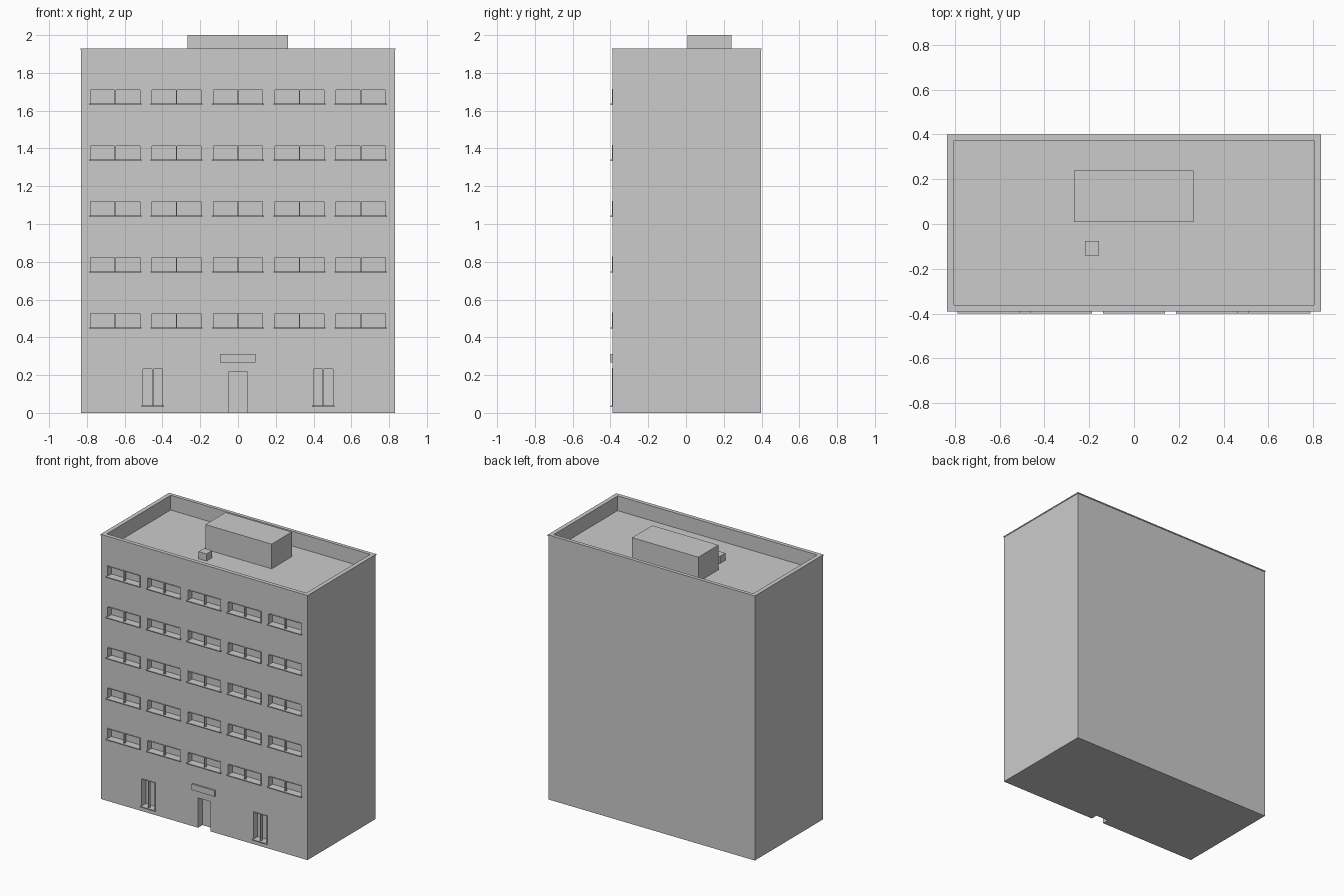
import bpy
import bmesh

cube = bpy.data.objects.get("Cube")
if cube:
    bpy.data.objects.remove(cube, do_unlink=True)

concrete = bpy.data.materials.new("concrete_grey")
concrete.use_nodes = True
GREY = (0.6, 0.6, 0.6, 1)
concrete.diffuse_color = GREY
concrete.node_tree.nodes["Principled BSDF"].inputs["Base Color"].default_value = GREY


def boxes(name, items):
    """One mesh object from boxes given as (x range, y range, z range)."""
    bm = bmesh.new()
    for ranges in items:
        verts = bmesh.ops.create_cube(bm, size=1)["verts"]
        for v in verts:
            for i, (lo, hi) in enumerate(ranges):
                v.co[i] = lo if v.co[i] < 0 else hi
    mesh = bpy.data.meshes.new(name)
    bm.to_mesh(mesh)
    bm.free()
    mesh.materials.append(concrete)
    ob = bpy.data.objects.new(name, mesh)
    bpy.context.collection.objects.link(ob)
    return ob


def cut(target, cutter):
    mod = target.modifiers.new("cut", "BOOLEAN")
    mod.operation = "DIFFERENCE"
    mod.solver = "EXACT"
    mod.object = cutter
    cutter.hide_render = True
    bpy.context.view_layer.objects.active = target
    bpy.ops.object.modifier_apply(modifier=mod.name)
    bpy.data.objects.remove(cutter, do_unlink=True)


FRONT, BACK, HALF = -0.388, 0.396, 0.832
ROOF, TOP = 1.82, 1.93
RECESS = FRONT + 0.05

# Window openings: centre x, half width, bottom, top
windows = [(0.325 * col, 0.134, 0.45 + 0.296 * row, 0.53 + 0.296 * row)
           for row in range(5) for col in range(-2, 3)]
windows += [(side * 0.451, 0.056, 0.035, 0.237) for side in (-1, 1)]

# Main block with recessed openings and a sunken roof
body = boxes("building_body", [((-HALF, HALF), (FRONT, BACK), (0, TOP - 0.008))])
holes = [((x - w, x + w), (-0.5, RECESS), (lo, hi)) for x, w, lo, hi in windows]
holes.append(((-0.05, 0.05), (-0.5, RECESS), (-0.1, 0.217)))
holes.append(((-0.808, 0.808), (FRONT + 0.022, BACK - 0.018), (ROOF, 2.1)))
cut(body, boxes("opening_cutter", holes))

# Coping around the parapet
coping = boxes("parapet_coping", [((-0.835, 0.835), (FRONT - 0.003, 0.4), (TOP - 0.008, TOP))])
cut(coping, boxes("coping_cutter", [((-0.804, 0.804), (FRONT + 0.026, BACK - 0.022), (1.8, 2.1))]))

# Window trim: sills, surrounds and centre mullions
sills, frames, mullions = [], [], []
E = 0.004
for x, w, lo, hi in windows:
    sills.append(((x - w - E, x + w + E), (-0.4, FRONT + 0.01), (lo - 0.004, lo + 0.003)))
    depth = (FRONT - 0.003, FRONT + 0.006)
    frames.append(((x - w - 0.001, x - w + E), depth, (lo + 0.003, hi)))
    frames.append(((x + w - E, x + w + 0.001), depth, (lo + 0.003, hi)))
    frames.append(((x - w + E, x + w - E), depth, (hi - E, hi + 0.001)))
    mullions.append(((x - 0.003, x + 0.003), (FRONT, FRONT + 0.02), (lo, hi)))
boxes("window_sills", sills)
boxes("window_surrounds", frames)
boxes("window_mullions", mullions)

# Entrance canopy and rooftop structures
boxes("entrance_canopy", [((-0.094, 0.092), (-0.4, FRONT + 0.005), (0.268, 0.312))])
boxes("roof_plant_room", [((-0.268, 0.266), (0.008, 0.24), (ROOF - 0.01, 2.0))])
boxes("roof_vent", [((-0.22, -0.156), (-0.14, -0.075), (ROOF - 0.01, 1.872))])
